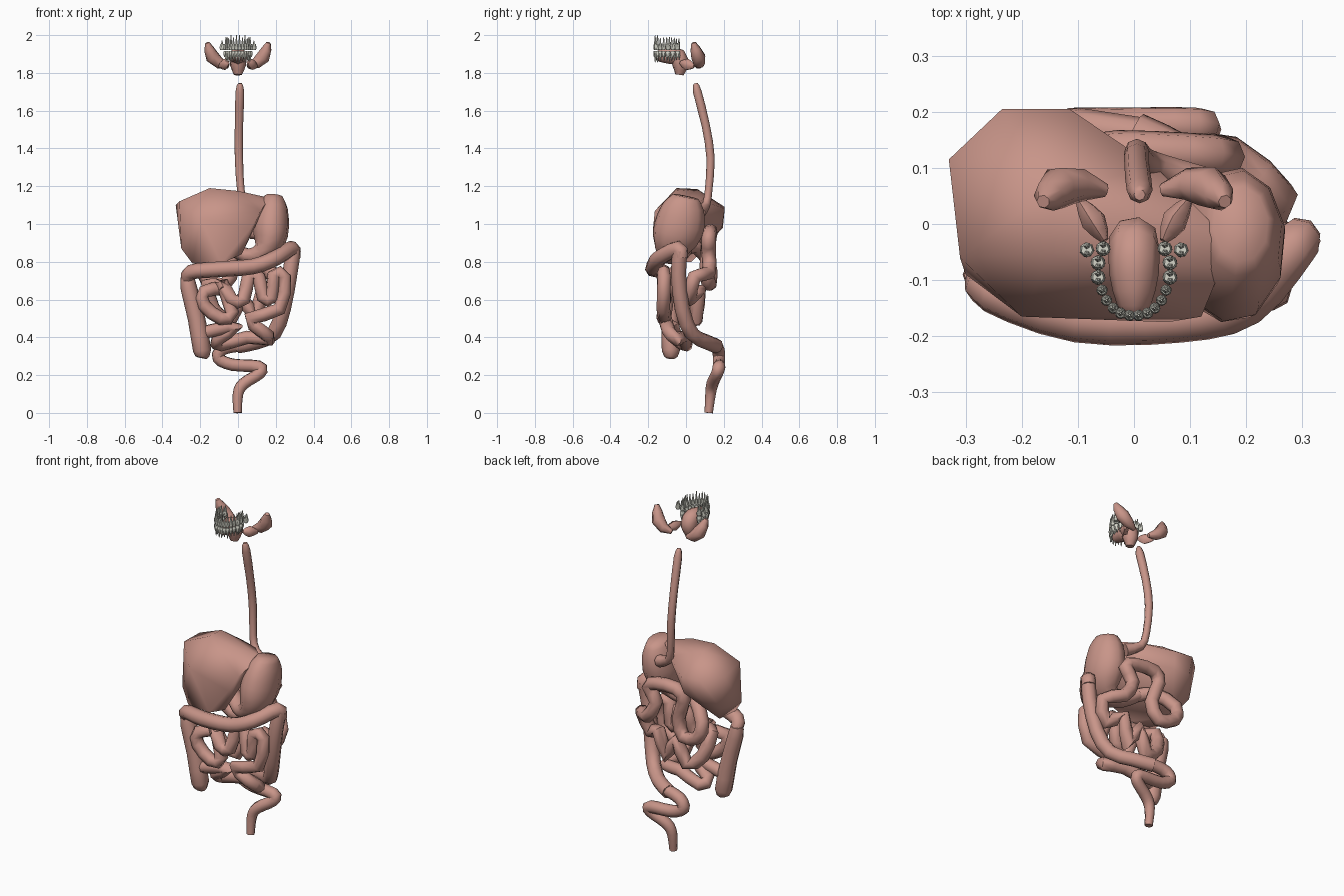
import bpy, bmesh, math
from mathutils import Vector


def material(name, rgb):
    m = bpy.data.materials.new(name)
    m.diffuse_color = (*rgb, 1)
    return m


FLESH = material("flesh", (0.58, 0.30, 0.25))
ENAMEL = material("enamel", (0.66, 0.66, 0.58))


def finish(bm, name, mat, angle=60):
    bmesh.ops.recalc_face_normals(bm, faces=bm.faces)
    me = bpy.data.meshes.new(name)
    bm.to_mesh(me)
    bm.free()
    ob = bpy.data.objects.new(name, me)
    bpy.context.collection.objects.link(ob)
    me.materials.append(mat)
    bpy.ops.object.select_all(action='DESELECT')
    ob.select_set(True)
    bpy.context.view_layer.objects.active = ob
    bpy.ops.object.shade_smooth_by_angle(angle=math.radians(angle))
    return ob


def spline(pts, steps):
    """Catmull-Rom through 4D points (x, y, z, radius)."""
    p = [Vector(q) for q in pts]
    p = [p[0]] + p + [p[-1]]
    out = []
    for i in range(1, len(p) - 2):
        a, b, c, d = p[i - 1:i + 3]
        for k in range(steps):
            t = k / steps
            out.append(0.5 * (2 * b + (c - a) * t + (2 * a - 5 * b + 4 * c - d) * t * t
                              + (3 * b - a - 3 * c + d) * t ** 3))
    return out + [p[-2]]


def sweep(bm, pts, sides=8, steps=2, scale=(1, 1, 1)):
    """Round tube of varying radius along a path, added to bm."""
    path = spline(pts, steps)
    pos = [q.to_3d() for q in path]
    u = None
    rings = []
    for i, q in enumerate(path):
        t = (pos[min(i + 1, len(pos) - 1)] - pos[max(i - 1, 0)]).normalized()
        if u is None:
            u = t.orthogonal()
        u = (u - t * u.dot(t)).normalized()
        v = t.cross(u)
        ring = []
        for k in range(sides):
            a = math.tau * k / sides
            off = (u * math.cos(a) + v * math.sin(a)) * max(q[3], 0.001)
            ring.append(bm.verts.new(pos[i] + off * Vector(scale)))
        rings.append(ring)
    for r, s in zip(rings, rings[1:]):
        for k in range(sides):
            j = (k + 1) % sides
            bm.faces.new((r[k], r[j], s[j], s[k]))
    bm.faces.new(rings[0][::-1])
    bm.faces.new(rings[-1])


def tube(name, pts, radius=None, **kw):
    if radius:
        pts = [(*p, radius) for p in pts]
    bm = bmesh.new()
    sweep(bm, pts, **kw)
    return finish(bm, name, FLESH)


# Oesophagus, hooking into the stomach
tube("oesophagus", [(0.01, 0.052, 1.745, 0.010), (0.01, 0.06, 1.70, 0.023), (0.005, 0.105, 1.52, 0.022),
                    (0.005, 0.13, 1.35, 0.022), (0.015, 0.12, 1.18, 0.02), (0.04, 0.105, 1.10, 0.024),
                    (0.12, 0.07, 1.06, 0.035)])

# Stomach
tube("stomach", [(0.19, 0.0, 1.145, 0.05), (0.185, -0.015, 1.09, 0.08), (0.175, -0.035, 0.99, 0.096),
                 (0.165, -0.06, 0.91, 0.086), (0.125, -0.075, 0.845, 0.055), (0.05, -0.05, 0.83, 0.042),
                 (-0.03, -0.01, 0.87, 0.035)], scale=(1, 1.42, 1), sides=10)

# Liver: hull of a few outline points
bm = bmesh.new()
for co in [(-0.33, 0.115, 1.10), (-0.235, 0.205, 1.09), (-0.115, 0.205, 1.08), (-0.31, -0.06, 1.12),
           (-0.15, -0.05, 1.19), (-0.15, 0.06, 1.185), (0.0, -0.06, 1.175), (0.04, 0.10, 1.12),
           (0.16, -0.02, 1.14), (0.155, -0.08, 1.12), (0.12, -0.165, 1.07), (-0.2, -0.165, 1.03),
           (0.06, -0.175, 0.97), (-0.30, -0.09, 0.87), (-0.24, -0.12, 0.79), (-0.09, -0.14, 0.79),
           (0.02, -0.15, 0.84), (-0.30, 0.10, 0.90), (-0.24, 0.03, 0.80), (-0.22, 0.195, 0.98),
           (-0.12, 0.19, 0.98), (0.03, 0.06, 1.03)]:
    bm.verts.new(co)
bmesh.ops.convex_hull(bm, input=bm.verts)
finish(bm, "liver", FLESH, 80)

# Large intestine
tube("ascending_colon", [(-0.19, -0.08, 0.29, 0.025), (-0.19, -0.08, 0.33, 0.048), (-0.22, -0.085, 0.5, 0.046),
                         (-0.26, -0.09, 0.66, 0.044), (-0.268, -0.09, 0.72, 0.035)])
tube("transverse_colon", [(-0.265, -0.09, 0.70, 0.034), (-0.25, -0.12, 0.745, 0.04), (-0.1, -0.17, 0.76, 0.042),
                          (0.08, -0.17, 0.775, 0.042), (0.2, -0.14, 0.82, 0.042), (0.285, -0.04, 0.87, 0.042),
                          (0.295, -0.025, 0.82, 0.036)], steps=3)
tube("descending_colon", [(0.293, -0.03, 0.86), (0.275, -0.04, 0.74), (0.24, -0.02, 0.55), (0.19, 0.03, 0.42),
                          (0.1, 0.11, 0.375), (0.0, 0.16, 0.355)], 0.04)
tube("sigmoid_colon_and_rectum", [(0.02, 0.155, 0.36, 0.034), (-0.08, 0.17, 0.34, 0.034), (-0.105, 0.175, 0.29, 0.034),
                                  (-0.03, 0.175, 0.255, 0.034), (0.11, 0.175, 0.245, 0.034),
                                  (0.115, 0.165, 0.21, 0.032), (0.03, 0.14, 0.155, 0.032),
                                  (0.0, 0.13, 0.10, 0.028), (-0.002, 0.12, 0.0, 0.022)], steps=3)

# Small intestine: rear coils, then front coils down to the caecum
tube("upper_small_intestine", [(-0.03, -0.01, 0.87), (-0.10, 0.05, 0.88), (-0.19, 0.12, 0.80), (-0.17, 0.13, 0.71),
                               (-0.07, 0.12, 0.68), (-0.03, 0.11, 0.78), (-0.07, 0.12, 0.90), (-0.03, 0.13, 0.96),
                               (0.10, 0.125, 0.955), (0.16, 0.12, 0.92), (0.11, 0.12, 0.84), (0.17, 0.12, 0.74),
                               (0.255, 0.045, 0.72), (0.21, 0.02, 0.60), (0.13, 0.07, 0.65), (0.09, 0.05, 0.50),
                               (0.02, 0.06, 0.62), (-0.04, 0.05, 0.49), (-0.13, 0.03, 0.55), (-0.16, -0.01, 0.68),
                               (-0.09, -0.07, 0.66)], 0.038)
tube("lower_small_intestine", [(-0.09, -0.07, 0.66), (-0.18, -0.11, 0.64), (-0.18, -0.115, 0.57), (-0.09, -0.12, 0.50),
                               (-0.03, -0.11, 0.53), (-0.09, -0.09, 0.70), (-0.035, -0.115, 0.60), (0.03, -0.115, 0.60),
                               (0.055, -0.09, 0.72), (0.11, -0.09, 0.72), (0.135, -0.11, 0.61), (0.18, -0.115, 0.61),
                               (0.19, -0.12, 0.73), (0.245, -0.115, 0.72), (0.22, -0.12, 0.55), (0.06, -0.11, 0.50),
                               (0.13, -0.09, 0.43), (0.17, -0.05, 0.39), (0.05, -0.02, 0.40), (-0.09, 0.0, 0.36),
                               (-0.11, -0.05, 0.39), (-0.01, -0.07, 0.46), (-0.12, -0.08, 0.44), (-0.2, -0.08, 0.42)],
     0.036)

# Tongue
tube("tongue", [(0, -0.165, 1.89, 0.012), (0, -0.145, 1.89, 0.03), (0, -0.09, 1.892, 0.044),
                (0, -0.04, 1.885, 0.045), (0, -0.03, 1.84, 0.043), (0, -0.035, 1.79, 0.022)])

# Salivary glands, one of each per side
for side, s in (("left", 1), ("right", -1)):
    tube("parotid_gland_" + side, [(0.05 * s, 0.06, 1.835, 0.012), (0.095 * s, 0.07, 1.85, 0.03),
                                   (0.135 * s, 0.065, 1.885, 0.038), (0.152 * s, 0.05, 1.925, 0.028),
                                   (0.162 * s, 0.04, 1.96, 0.012)], steps=1, sides=7)
    tube("submandibular_gland_" + side, [(0.052 * s, -0.03, 1.855, 0.008), (0.072 * s, 0.005, 1.845, 0.026),
                                         (0.098 * s, 0.043, 1.835, 0.008)], sides=6, scale=(0.9, 1, 1.2))

# Teeth: crown with tapering root; molars carry two roots
ARCH = [(0.008, -0.163), (0.024, -0.159), (0.037, -0.150), (0.049, -0.136), (0.057, -0.118),
        (0.064, -0.095), (0.064, -0.069), (0.055, -0.044), (0.084, -0.046)]
for row, d, bite in (("upper", 1, 1.921), ("lower", -1, 1.917)):
    bm = bmesh.new()
    for s in (1, -1):
        for i, (x, y) in enumerate(ARCH):
            if i == 8 and d < 0:
                continue
            molar = i >= 5
            r = 0.0135 if molar else 0.0102
            tip = (0.079, 0.066, 0.079, 0.065, 0.068, 0.07, 0.066, 0.06, 0.05)[i] * (1 if d > 0 else 0.8)
            sweep(bm, [(x * s, y, bite, r * 0.75), (x * s, y, bite + d * 0.008, r),
                       (x * s, y, bite + d * 0.018, r), (x * s, y, bite + d * 0.032, r * 0.75)], sides=7, steps=1)
            for o in ((-0.007, 0.007) if molar else (0,)):
                sweep(bm, [(x * s, y + o, bite + d * 0.025, 0.007),
                           (x * s, y + o, bite + d * tip, 0.002)], sides=5, steps=1)
    finish(bm, row + "_teeth", ENAMEL, 50)
